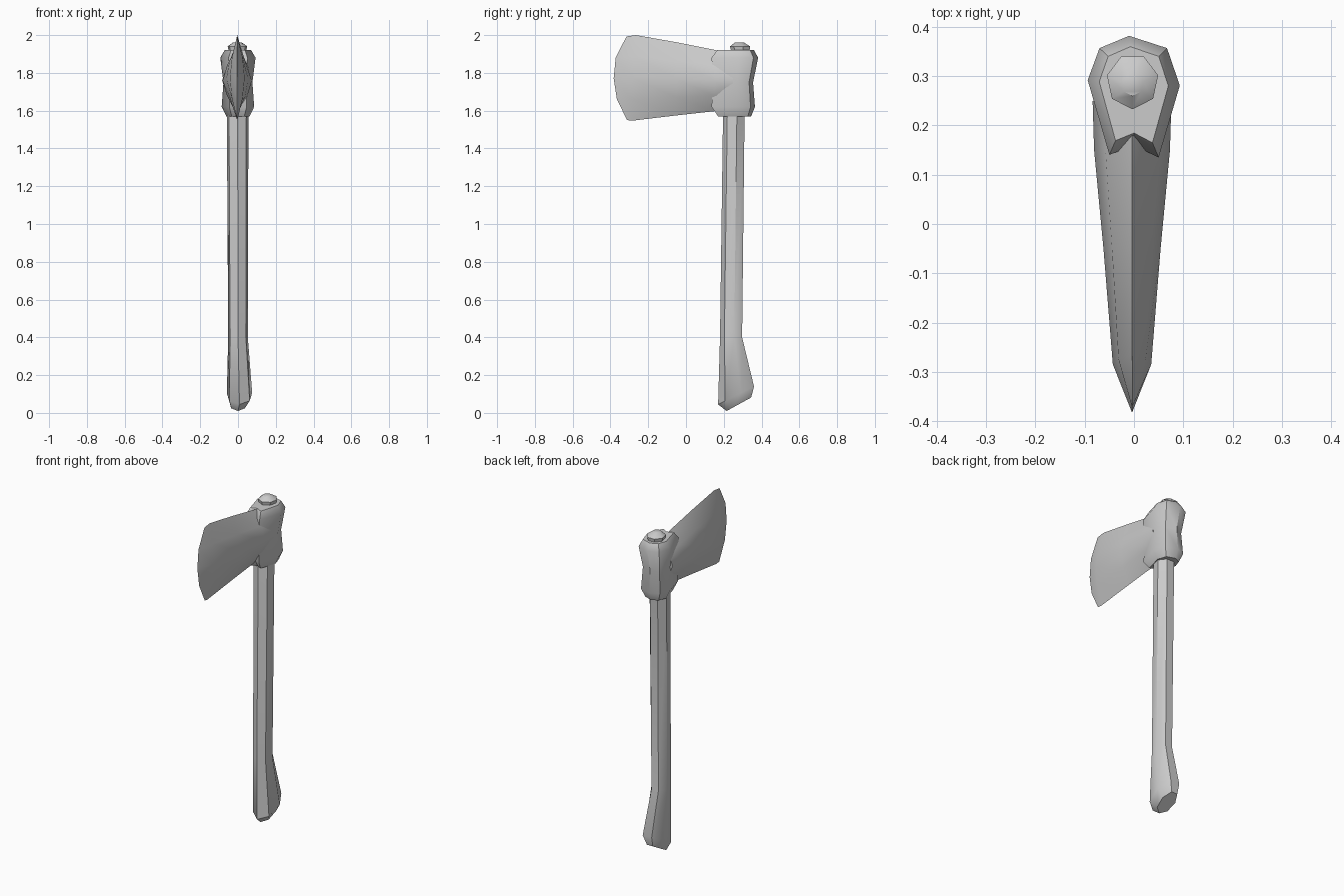
import bpy, bmesh
from math import sin, cos, pi, radians

if "Cube" in bpy.data.objects:
    bpy.data.objects.remove(bpy.data.objects["Cube"])


def loft(name, rings, angle):
    """Skin a stack of equal-sized closed rings and cap both ends."""
    bm = bmesh.new()
    rows = [[bm.verts.new(p) for p in ring] for ring in rings]
    n = len(rows[0])
    for a, b in zip(rows, rows[1:]):
        for i in range(n):
            j = (i + 1) % n
            bm.faces.new((a[i], a[j], b[j], b[i]))
    bm.faces.new(rows[0])
    bm.faces.new(rows[-1])
    bmesh.ops.remove_doubles(bm, verts=bm.verts, dist=0.0005)
    bmesh.ops.recalc_face_normals(bm, faces=bm.faces)
    me = bpy.data.meshes.new(name)
    bm.to_mesh(me)
    bm.free()
    ob = bpy.data.objects.new(name, me)
    bpy.context.collection.objects.link(ob)
    bpy.ops.object.select_all(action='DESELECT')
    ob.select_set(True)
    bpy.context.view_layer.objects.active = ob
    bpy.ops.object.shade_smooth_by_angle(angle=radians(angle))
    return ob


def heptagon(y0, y1, rx, z, slope=0.0, cx=0.0):
    """Seven-sided ring with a corner at the front and a flat back."""
    pts = []
    for i in range(7):
        a = 2 * pi * i / 7
        y = y0 + (y1 - y0) * (1 - cos(a)) / (1 + cos(pi / 7))
        pts.append((cx + rx * sin(a) / 0.975, y, z + slope * (y - y0)))
    return pts


# handle with slanted flared foot and rounded top knob
loft("handle", [
    heptagon(0.215, 0.345, 0.045, 0.01, 0.55),
    heptagon(0.17, 0.36, 0.067, 0.045, 0.5, 0.008),
    heptagon(0.18, 0.297, 0.052, 0.40),
    heptagon(0.196, 0.31, 0.057, 1.58, 0, -0.002),
    heptagon(0.24, 0.335, 0.045, 1.88, 0, -0.003),
    heptagon(0.24, 0.335, 0.045, 1.91, 0, -0.003),
    heptagon(0.233, 0.34, 0.052, 1.94, 0, -0.003),
    heptagon(0.26, 0.305, 0.022, 1.962, 0, -0.003),
], 40)

# socket: one outline, rescaled per level (z, x scale, y front, y back)
OUTLINE = [(-.01, .383), (.067, .36), (.093, .29), (.05, .155),
           (0, .178), (-.05, .16), (-.094, .3), (-.07, .36)]
LEVELS = [(1.57, .66, .17, .345), (1.62, .92, .135, .365),
          (1.75, .82, .145, .355), (1.88, 1.0, .135, .382),
          (1.92, .75, .165, .36)]
loft("axe_head_socket", [
    [(x * s, f + (y - .155) / .228 * (b - f), z) for x, y in OUTLINE]
    for z, s, f, b in LEVELS], 40)

# blade: lens-shaped sections fading to a curved cutting edge
LENS = [0, .7, 1, .7, 0]


def section(ys, z0, z1, w):
    ring = []
    for side, rows in ((1, range(5)), (-1, range(3, 0, -1))):
        for k in rows:
            ring.append((-0.004 + side * w * LENS[k], ys[k],
                         z0 + (z1 - z0) * k / 4))
    return ring


loft("blade", [
    section([.25] * 5, 1.62, 1.90, .08),
    section([.15] * 5, 1.597, 1.922, .077),
    section([-.05] * 5, 1.575, 1.962, .058),
    section([-.285, -.285, -.285, -.275, -.265], 1.547, 2.0, .039),
    section([-.312, -.366, -.383, -.372, -.315], 1.55, 1.993, 0),
], 40)
